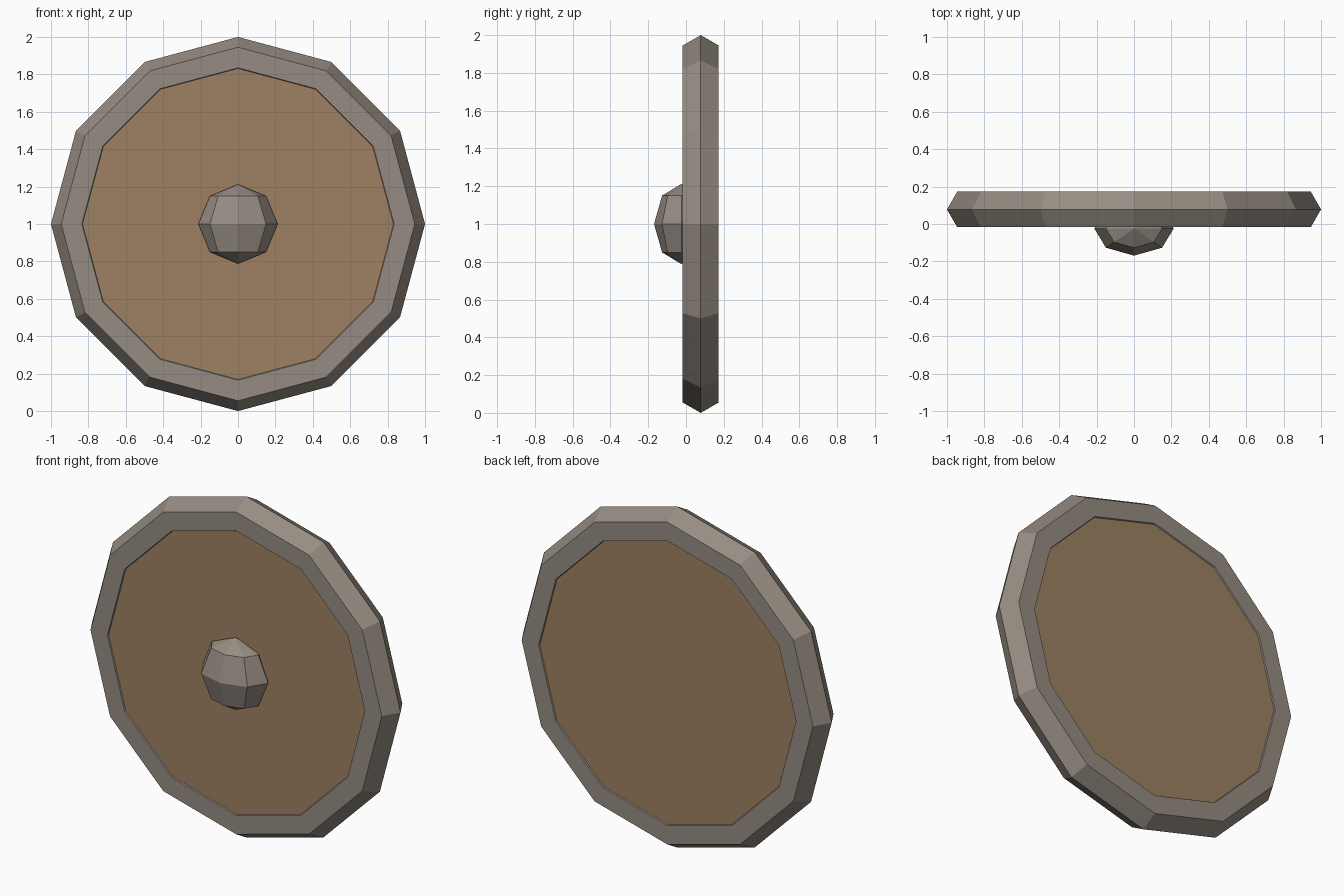
import bpy
import math

default_cube = bpy.data.objects.get("Cube")
if default_cube:
    bpy.data.objects.remove(default_cube, do_unlink=True)


def make_material(name, rgb):
    mat = bpy.data.materials.new(name)
    mat.use_nodes = True
    color = (*rgb, 1.0)
    mat.diffuse_color = color
    mat.node_tree.nodes["Principled BSDF"].inputs["Base Color"].default_value = color
    return mat


def finish(name, mat):
    obj = bpy.context.object
    obj.name = name
    obj.data.name = name
    obj.data.materials.append(mat)
    bpy.ops.object.shade_flat()
    return obj


metal = make_material("dull_metal", (0.305, 0.262, 0.223))
wood = make_material("brown_wood", (0.337, 0.219, 0.122))

SIDES = 12
CENTRE = (0, 0.078, 1)
UPRIGHT = (math.pi / 2, 0, 0)

# Rim: twelve-sided ring with a hexagonal section
bpy.ops.mesh.primitive_torus_add(
    major_segments=SIDES, minor_segments=6, major_radius=0.89,
    minor_radius=0.11, location=CENTRE, rotation=UPRIGHT)
finish("shield_rim", metal)

# Wooden panel, set slightly back from the rim on both faces
bpy.ops.mesh.primitive_cylinder_add(
    vertices=SIDES, radius=0.88, depth=0.178,
    location=CENTRE, rotation=UPRIGHT)
finish("shield_panel", wood)

# Central boss: faceted, flattened ball half sunk into the panel
bpy.ops.mesh.primitive_uv_sphere_add(
    segments=8, ring_count=4, radius=0.212, location=(0, -0.025, 1))
boss = finish("shield_boss", metal)
boss.scale.y = 0.68
